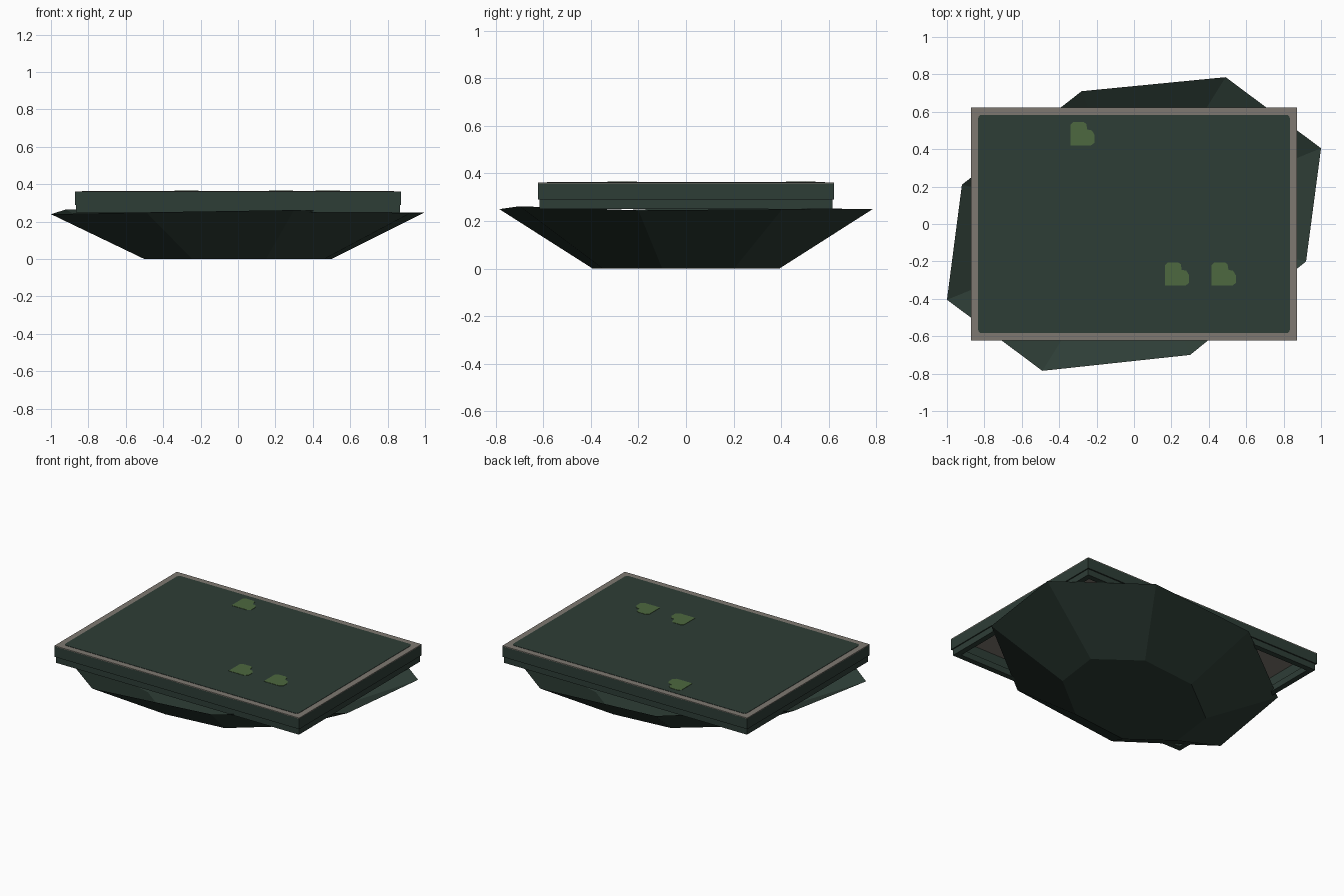
import bpy
import bmesh
import math

cube = bpy.data.objects.get("Cube")
if cube:
    bpy.data.objects.remove(cube, do_unlink=True)


def material(name, rgb):
    m = bpy.data.materials.new(name)
    m.use_nodes = True
    m.diffuse_color = (*rgb, 1)
    m.node_tree.nodes["Principled BSDF"].inputs["Base Color"].default_value = (*rgb, 1)
    return m


DARK_GREEN = material("dark_green", (0.027, 0.047, 0.037))
STONE = material("stone_grey", (0.21, 0.19, 0.165))
LEAF = material("leaf_green", (0.075, 0.14, 0.05))


def finish(name, bm, mat):
    bmesh.ops.recalc_face_normals(bm, faces=bm.faces)
    mesh = bpy.data.meshes.new(name)
    bm.to_mesh(mesh)
    bm.free()
    mesh.materials.append(mat)
    obj = bpy.data.objects.new(name, mesh)
    bpy.context.collection.objects.link(obj)
    return obj


def slab(name, outline, z0, z1, mat):
    """Extrude a flat outline between two heights."""
    bm = bmesh.new()
    face = bm.faces.new([bm.verts.new((x, y, z0)) for x, y in outline])
    top = bmesh.ops.extrude_face_region(bm, geom=[face])["geom"]
    for v in top:
        if isinstance(v, bmesh.types.BMVert):
            v.co.z = z1
    return finish(name, bm, mat)


def rectangle(hx, hy):
    return [(-hx, -hy), (hx, -hy), (hx, hy), (-hx, hy)]


def rounded_rectangle(hx, hy, r, steps=3):
    points = []
    for i, (sx, sy) in enumerate([(1, 1), (-1, 1), (-1, -1), (1, -1)]):
        for k in range(steps + 1):
            a = math.pi / 2 * (i + k / steps)
            points.append((sx * (hx - r) + r * math.cos(a),
                           sy * (hy - r) + r * math.sin(a)))
    return points


def hollow_frame(name, hx, hy, width, z0, z1, mat):
    """Rectangular ring with mitred corners."""
    bm = bmesh.new()
    loops = []
    for inset, z in [(0, z0), (0, z1), (width, z1), (width, z0)]:
        loops.append([bm.verts.new((x, y, z))
                      for x, y in rectangle(hx - inset, hy - inset)])
    for a, b in zip(loops, loops[1:] + loops[:1]):
        for i in range(4):
            j = (i + 1) % 4
            bm.faces.new((a[i], a[j], b[j], b[i]))
    return finish(name, bm, mat)


# Open eight-sided basin with a slightly uneven rim
rim = [(-0.28, 0.71, 0.25), (-0.92, 0.21, 0.265), (-1.0, -0.405, 0.24),
       (-0.49, -0.785, 0.25), (0.30, -0.70, 0.262), (0.92, -0.20, 0.245),
       (1.0, 0.405, 0.25), (0.49, 0.785, 0.25)]
bm = bmesh.new()
upper = [bm.verts.new(p) for p in rim]
lower = [bm.verts.new((x / 2, y / 2, 0)) for x, y, z in rim]
bm.faces.new(lower)
for i in range(len(rim)):
    j = (i + 1) % len(rim)
    bm.faces.new((lower[i], lower[j], upper[j], upper[i]))
finish("basin", bm, DARK_GREEN)

# Stepped rectangular surround
hollow_frame("lower_frame", 0.865, 0.615, 0.035, 0.25, 0.29, DARK_GREEN)
hollow_frame("upper_frame", 0.872, 0.623, 0.03, 0.29, 0.358, DARK_GREEN)

# Stone top plate and the water lying on it
slab("stone_top", rectangle(0.872, 0.623), 0.357, 0.362, STONE)
slab("water", rounded_rectangle(0.833, 0.584, 0.018), 0.3615, 0.364, DARK_GREEN)

# Notched lily pads
pad = [(0, 0), (0.11, 0), (0.13, 0.015), (0.13, 0.055), (0.115, 0.08),
       (0.09, 0.085), (0.085, 0.115), (0.07, 0.125), (0.015, 0.125), (0, 0.11)]
for i, (px, py) in enumerate([(-0.34, 0.42), (0.165, -0.33), (0.415, -0.33)]):
    slab(f"lily_pad_{i + 1}", [(px + x, py + y) for x, y in pad],
         0.3635, 0.366, LEAF)
